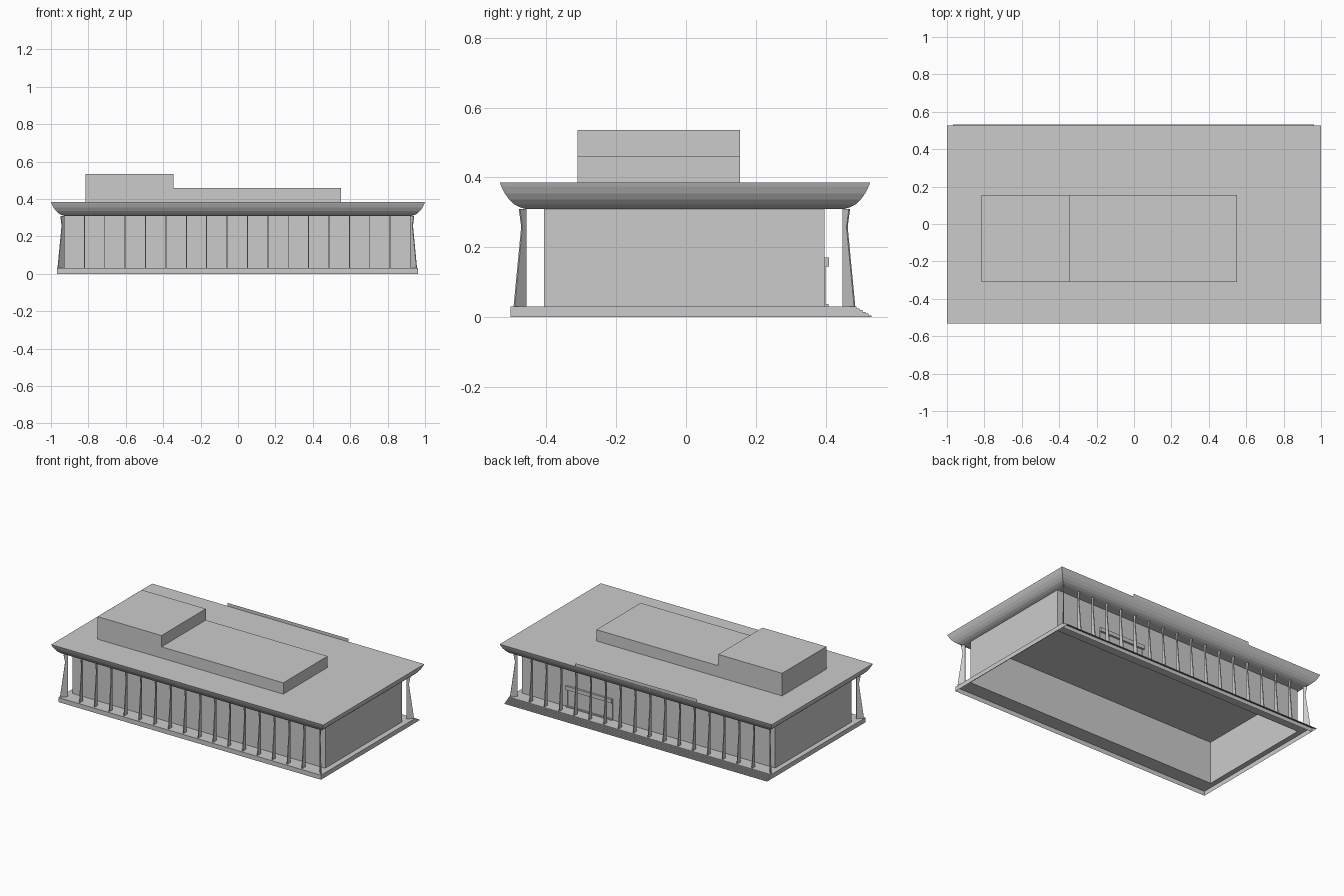
import bpy, bmesh, math
from mathutils import Matrix

if "Cube" in bpy.data.objects:
    bpy.data.objects.remove(bpy.data.objects["Cube"])

CX, CY = -0.004, -0.004          # centre of the building on plan


def finish(name, bm):
    bmesh.ops.recalc_face_normals(bm, faces=bm.faces)
    me = bpy.data.meshes.new(name)
    bm.to_mesh(me)
    bm.free()
    ob = bpy.data.objects.new(name, me)
    bpy.context.collection.objects.link(ob)
    return ob


def box(name, x0, x1, y0, y1, z0, z1):
    bm = bmesh.new()
    m = Matrix.Translation(((x0 + x1) / 2, (y0 + y1) / 2, (z0 + z1) / 2))
    m = m @ Matrix.Diagonal((x1 - x0, y1 - y0, z1 - z0, 1))
    bmesh.ops.create_cube(bm, size=1, matrix=m)
    return finish(name, bm)


def rings(name, levels, bottom=False, top=False):
    """Skin a stack of rectangles (x0, x1, y0, y1, z)."""
    bm = bmesh.new()
    loops = [[bm.verts.new(p) for p in ((a, c, z), (b, c, z), (b, d, z), (a, d, z))]
             for a, b, c, d, z in levels]
    for lo, hi in zip(loops, loops[1:]):
        for i in range(4):
            j = (i + 1) % 4
            bm.faces.new((lo[i], lo[j], hi[j], hi[i]))
    if bottom:
        bm.faces.new(loops[0][::-1])
    if top:
        bm.faces.new(loops[-1])
    return finish(name, bm)


# Plinth skirt, deck ring and hollow hall walls
BX0, BX1, BY0, BY1 = CX - 0.93, CX + 0.93, -0.406, 0.397
PX0, PX1 = -0.968, 0.962
rings("plinth", [(PX0, PX1, -0.503, 0.488, 0), (PX0, PX1, -0.503, 0.488, 0.03),
                 (BX0, BX1, BY0, BY1, 0.03)])
rings("hall_walls", [(BX0, BX1, BY0, BY1, 0.03), (BX0, BX1, BY0, BY1, 0.31)])

# Rear steps, a stair profile swept along the full width
bm = bmesh.new()
prof = [(0.488, 0.03)]
n = 5
for i in range(n):
    y = 0.488 + 0.043 * (i + 1) / n
    prof += [(y, 0.03 * (n - i) / (n + 1)), (y, 0.03 * (n - 1 - i) / (n + 1))]
    prof.insert(-2, (prof[-3][0], prof[-2][1]))
prof[-1] = (prof[-1][0], 0.0)
left = [bm.verts.new((PX0, y, z)) for y, z in prof]
right = [bm.verts.new((PX1, y, z)) for y, z in prof]
for i in range(len(prof) - 1):
    if (left[i].co - left[i + 1].co).length > 1e-6:
        bm.faces.new((left[i], right[i], right[i + 1], left[i + 1]))
for side in (left, right):
    bm.faces.new(side + [bm.verts.new((side[0].co.x, 0.488, 0))])
finish("rear_steps", bm)

# Flat roof with curved eaves: (inset, height)
eave = [(0.072, 0.31), (0.056, 0.315), (0.041, 0.323), (0.027, 0.336),
        (0.014, 0.354), (0.004, 0.374), (0, 0.385)]
rings("roof", [(-1 + i, 1 - i, -0.533 + i, 0.527 - i, z) for i, z in eave],
      bottom=True, top=True)

# Rooftop plant rooms
box("tall_roof_block", -0.815, -0.345, -0.31, 0.155, 0.385, 0.535)
box("low_roof_block", -0.345, 0.55, -0.31, 0.155, 0.385, 0.46)

# Thin upright panel on the rear roof edge
bm = bmesh.new()
bm.faces.new([bm.verts.new(p) for p in ((-0.445, 0.525, 0.385), (0.445, 0.525, 0.385),
                                        (0.445, 0.525, 0.406), (-0.445, 0.525, 0.406))])
finish("rear_roof_panel", bm)


# Waisted fin columns: (outward distance, height)
FIN = [(0, 0.03), (0.033, 0.03), (0.012, 0.25), (0.012, 0.265), (0.018, 0.31), (0, 0.31)]


def fin(name, x, y, dx, dy, half=0.0025):
    bm = bmesh.new()
    ln = math.hypot(dx, dy)
    sx, sy = -dy / ln * half, dx / ln * half
    a, b = [[bm.verts.new((x + d * dx + s * sx, y + d * dy + s * sy, z)) for d, z in FIN]
            for s in (-1, 1)]
    bm.faces.new(a)
    bm.faces.new(b[::-1])
    for i in range(len(FIN)):
        j = (i + 1) % len(FIN)
        bm.faces.new((a[i], b[i], b[j], a[j]))
    finish(name, bm)


for side, sy, y in (("front", -1, -0.459), ("rear", 1, 0.45)):
    for i in range(18):
        sx = {0: -1, 17: 1}.get(i, 0)          # end fins turn diagonally
        fin(f"{side}_column_{i + 1}", CX + 0.109 * (i - 8.5), y, sx, sy)

# Rear entrance: canopy, side posts, doorstep
box("entrance_canopy", 0.26, 0.60, 0.395, 0.41, 0.145, 0.17)
box("entrance_step", 0.26, 0.60, 0.395, 0.408, 0.03, 0.037)
for i, x in enumerate((0.26, 0.425, 0.59)):
    box(f"entrance_post_{i + 1}", x, x + 0.01, 0.394, 0.399, 0.037, 0.145)
